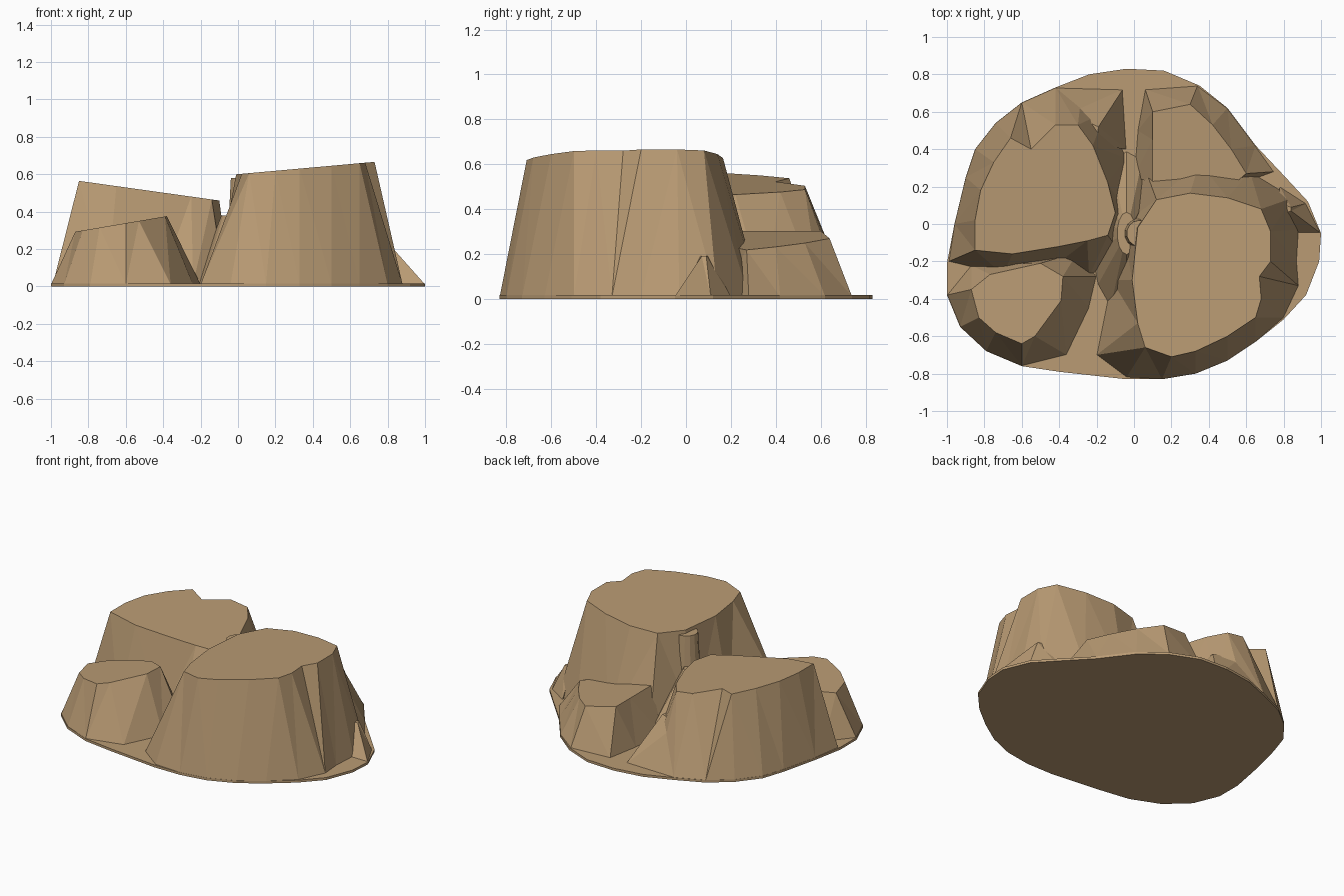
import bpy
import bmesh
from mathutils import Matrix, Vector

default_cube = bpy.data.objects.get("Cube")
if default_cube:
    bpy.data.objects.remove(default_cube, do_unlink=True)

FLOOR = 0.01


def make_material(name, colour):
    material = bpy.data.materials.new(name)
    material.use_nodes = True
    material.diffuse_color = colour
    shader = next(n for n in material.node_tree.nodes if n.type == 'BSDF_PRINCIPLED')
    shader.inputs["Base Color"].default_value = colour
    shader.inputs["Roughness"].default_value = 1.0
    return material


sandstone = make_material("sandstone tan", (0.49, 0.33, 0.175, 1))


def finish(name, bm):
    """Turn a bmesh into a flat shaded rock object."""
    bmesh.ops.recalc_face_normals(bm, faces=bm.faces)
    mesh = bpy.data.meshes.new(name)
    bm.to_mesh(mesh)
    bm.free()
    mesh.materials.append(sandstone)
    rock = bpy.data.objects.new(name, mesh)
    bpy.context.collection.objects.link(rock)
    return rock


def loft(name, foot, crown, height, tilt=0.0, bottom=FLOOR):
    """Faceted rock from a foot outline to a crown outline on a plane tilted along x."""
    bm = bmesh.new()
    low = [bm.verts.new((x, y, bottom)) for x, y in foot]
    high = [bm.verts.new((x, y, height + tilt * x)) for x, y in crown]
    bm.faces.new(low)
    bm.faces.new(high)
    walls = []
    for i in range(len(low)):
        j = (i + 1) % len(low)
        walls.append(bm.faces.new((low[i], low[j], high[j], high[i])))
    bmesh.ops.triangulate(bm, faces=walls)
    return finish(name, bm)


def cone(name, centre, size, top_ratio, height, sides=14):
    """Tapered rock core with an oval foot."""
    bm = bmesh.new()
    place = Matrix.Translation(Vector((*centre, height / 2)))
    bmesh.ops.create_cone(bm, cap_ends=True, segments=sides, radius1=1, radius2=top_ratio,
                          depth=height, matrix=place @ Matrix.Diagonal((*size, 1, 1)))
    return finish(name, bm)


# Thin ground slab with the overall oval outline
rim = [(-1, -.21), (-1, -.38), (-.93, -.55), (-.79, -.68), (-.6, -.76), (-.4, -.79),
       (-.04, -.83), (.15, -.83), (.33, -.8), (.5, -.73), (.65, -.63), (.8, -.51),
       (.92, -.38), (.99, -.2), (1, -.05), (.93, .12), (.81, .25), (.65, .42),
       (.5, .62), (.35, .74), (.16, .82), (-.04, .83), (-.24, .8), (-.42, .73),
       (-.6, .65), (-.74, .54), (-.85, .4), (-.9, .25), (-.96, 0)]
loft("ground_slab", rim, rim, FLOOR + .006, bottom=0)

# Tall mesa, front left of the model
loft("tall_mesa",
     [(-.06, 0), (-.12, -.3), (-.2, -.7), (-.04, -.82), (.15, -.83), (.33, -.8),
      (.5, -.73), (.65, -.63), (.8, -.5), (.88, -.33), (.87, -.2), (.88, -.03),
      (.85, .14), (.62, .28), (.35, .33), (.05, .32)],
     [(.02, -.02), (-.01, -.3), (.02, -.53), (.06, -.66), (.2, -.71), (.33, -.68),
      (.5, -.6), (.65, -.5), (.68, -.4), (.67, -.28), (.73, -.2), (.73, -.04),
      (.68, .08), (.5, .14), (.3, .165), (.12, .13)],
     height=.6, tilt=.09)

# Sloping mesa at the back, its foot spreading into the front gorge
loft("sloping_mesa",
     [(-.07, -.16), (-.24, -.28), (-.42, -.22), (-.7, -.27), (-.99, -.2), (-.96, 0),
      (-.9, .25), (-.85, .4), (-.74, .54), (-.6, .65), (-.42, .73), (-.28, .7),
      (-.15, .6), (-.04, .35), (-.04, .05)],
     [(-.14, -.06), (-.25, -.09), (-.4, -.12), (-.65, -.16), (-.85, -.14), (-.85, .02),
      (-.82, .18), (-.75, .33), (-.66, .46), (-.55, .4), (-.42, .53), (-.3, .53),
      (-.22, .42), (-.14, .22), (-.1, .06)],
     height=.445, tilt=-.14)

# Low mesa at the front
loft("low_front_mesa",
     [(-1, -.38), (-.93, -.55), (-.79, -.68), (-.6, -.76), (-.36, -.7), (-.24, -.45),
      (-.2, -.28), (-.3, -.15), (-.87, -.22)],
     [(-.87, -.35), (-.83, -.5), (-.74, -.58), (-.6, -.64), (-.53, -.6), (-.39, -.41),
      (-.38, -.28), (-.5, -.21), (-.77, -.27)],
     height=.44, tilt=.17)

# Low mesa at the back, leaning against the tall one
loft("low_back_mesa",
     [(0, .25), (.02, .5), (.06, .72), (.34, .74), (.5, .62), (.65, .42),
      (.75, .28), (.4, .15)],
     [(.1, .22), (.1, .45), (.1, .6), (.3, .64), (.42, .53), (.52, .4),
      (.6, .27), (.4, .1)],
     height=.32, tilt=-.17)

# Small spur at the foot of the tall mesa
loft("side_spur",
     [(.8, -.05), (1, -.05), (.92, .11), (.78, .2)],
     [(.78, .05), (.84, .07), (.84, .09), (.77, .11)], height=.19)

# Broken ledge in the back gorge
loft("back_ledge",
     [(-.35, .45), (-.04, .4), (-.06, .72), (-.42, .73)],
     [(-.36, .48), (-.2, .42), (-.19, .52), (-.35, .59)], height=.3)

# Core where the gorges meet, and the rounded pillar beside it
cone("gorge_core", (-.04, -.05), (.2, .45), .25, .38)
cone("corner_pillar", (.03, -.05), (.1, .1), .7, .58)
